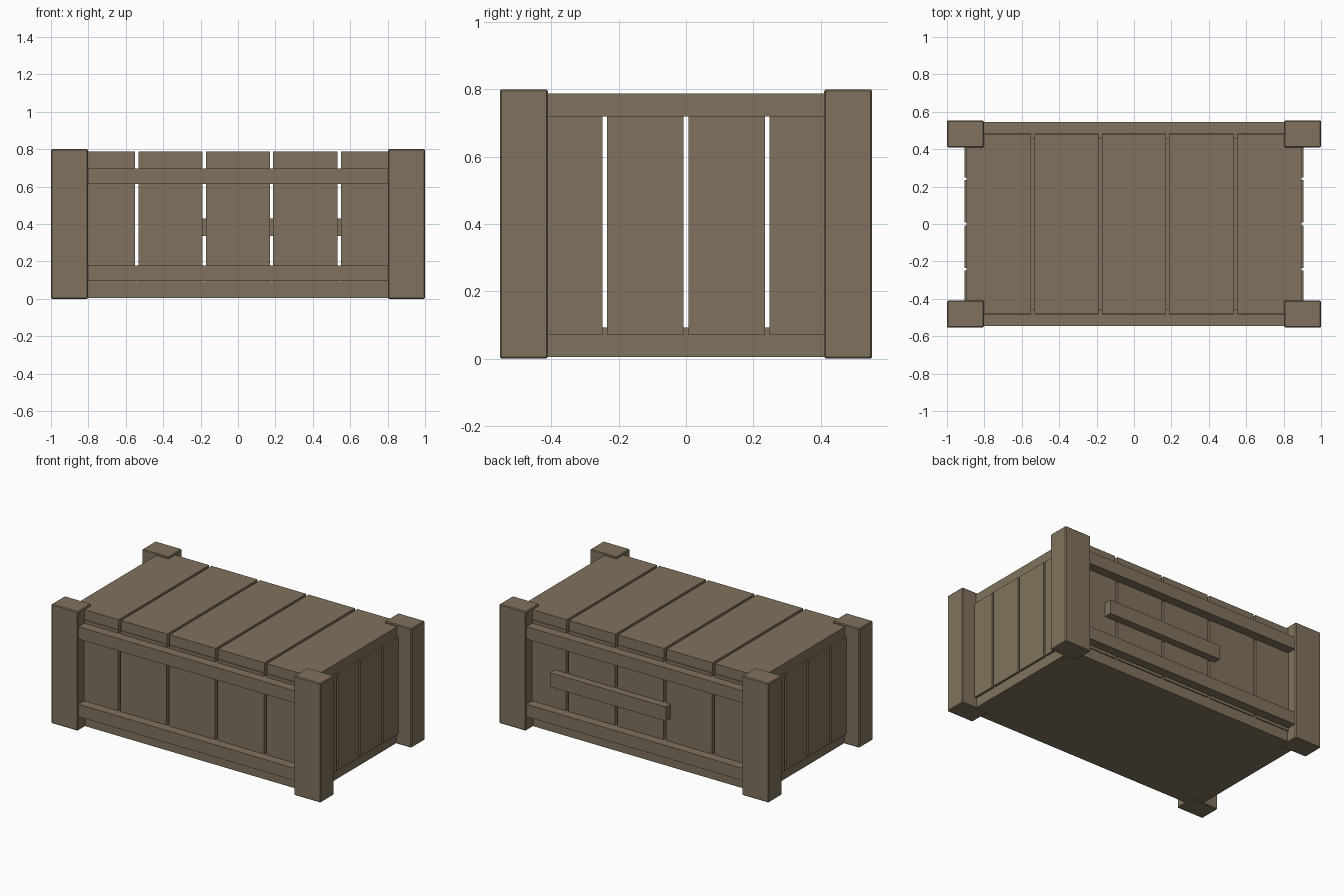
import bpy

if "Cube" in bpy.data.objects:
    bpy.data.objects.remove(bpy.data.objects["Cube"])

wood = bpy.data.materials.new("weathered_wood")
wood.diffuse_color = (0.216, 0.171, 0.109, 1)
wood.use_nodes = True
wood.node_tree.nodes["Principled BSDF"].inputs["Base Color"].default_value = wood.diffuse_color


def box(name, x, y, z, bevel=0.0):
    """Box from (min, max) ranges on each axis."""
    bpy.ops.mesh.primitive_cube_add(size=1)
    ob = bpy.context.object
    ob.name = name
    for v in ob.data.vertices:
        v.co = [r[0] if c < 0 else r[1] for c, r in zip(v.co, (x, y, z))]
    ob.data.materials.append(wood)
    if bevel:
        m = ob.modifiers.new("bevel", "BEVEL")
        m.width = bevel
        m.segments = 1
    return ob


def span(s, a, b):
    """Range a..b mirrored to side s."""
    return (a, b) if s > 0 else (-b, -a)


# floor slab
box("floor", (-0.89, 0.89), (-0.478, 0.478), (0.005, 0.093))

# five lid planks with matching front and back wall planks
x_planks = [(-0.895, -0.55), (-0.532, -0.19), (-0.172, 0.17), (0.188, 0.532), (0.55, 0.895)]
for i, xr in enumerate(x_planks):
    box(f"lid_plank_{i}", xr, (-0.48, 0.48), (0.72, 0.787))
    for s, side in ((-1, "front"), (1, "back")):
        box(f"{side}_wall_plank_{i}", xr, span(s, 0.455, 0.485), (0.075, 0.72))

# four planks on each end
y_planks = [(-0.48, -0.248), (-0.234, -0.007), (0.007, 0.234), (0.248, 0.48)]
for s, side in ((-1, "left"), (1, "right")):
    for i, yr in enumerate(y_planks):
        box(f"{side}_end_plank_{i}", span(s, 0.875, 0.905), yr, (0.07, 0.721))

# long rails along front and back
for s, side in ((-1, "front"), (1, "back")):
    for level, zr in (("lower", (0.094, 0.177)), ("upper", (0.615, 0.698))):
        box(f"{side}_{level}_rail", (-0.85, 0.85), span(s, 0.455, 0.546), zr)

# corner posts
for sx, side in ((-1, "left"), (1, "right")):
    for sy, end in ((-1, "front"), (1, "back")):
        box(f"{end}_{side}_post", span(sx, 0.803, 1.0), span(sy, 0.41, 0.553),
            (0, 0.8), bevel=0.005)

# short bar on the back wall
box("back_bar", (-0.225, 0.635), (0.465, 0.535), (0.335, 0.43))
